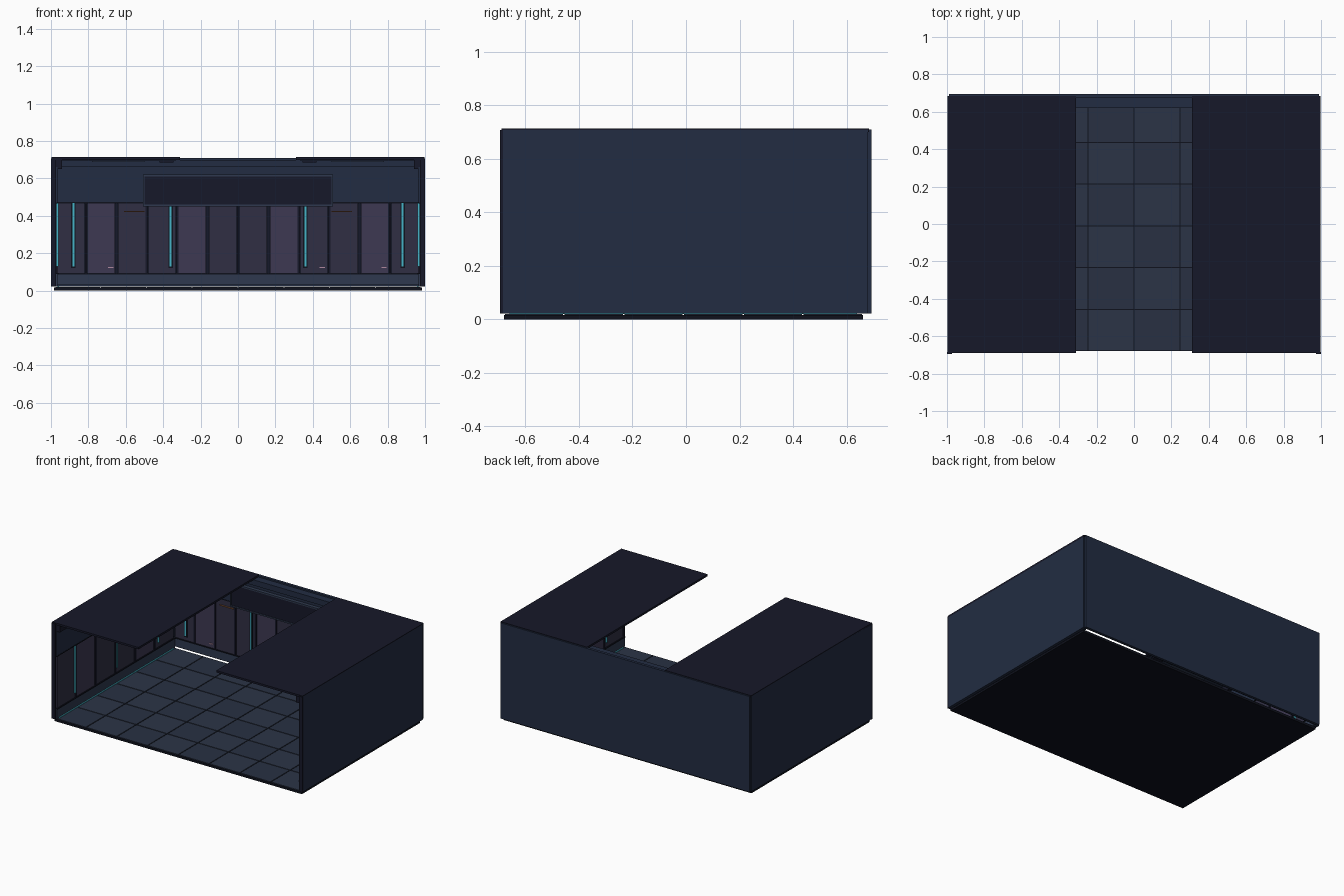
import bpy

if "Cube" in bpy.data.objects:
    bpy.data.objects.remove(bpy.data.objects["Cube"])


def mat(name, hexcode):
    m = bpy.data.materials.new(name)
    rgb = [int(hexcode[i:i + 2], 16) / 255 for i in (0, 2, 4)]
    m.diffuse_color = [((c + 0.055) / 1.055) ** 2.4 if c > 0.04 else c / 12.92 for c in rgb] + [1]
    m.use_nodes = True
    m.node_tree.nodes["Principled BSDF"].inputs["Base Color"].default_value = m.diffuse_color
    return m


navy = mat("navy", "222C42")
dark = mat("dark", "161829")
black = mat("black", "0E111C")
slate = mat("slate", "2E394E")
tile_m = mat("tile", "283042")
tile_b = mat("tile_alt", "2B3446")
panel_a = mat("panel", "302F44")
panel_b = mat("panel_violet", "3D3852")
cyan = mat("cyan", "45B5C8")
amber = mat("amber", "8A5A38")
pink = mat("pink", "B08AA0")


def box(name, x, y, z, m):
    """Box from (min, max) ranges."""
    (x0, x1), (y0, y1), (z0, z1) = x, y, z
    vs = [(a, b, c) for c in (z0, z1) for a, b in ((x0, y0), (x1, y0), (x1, y1), (x0, y1))]
    fs = [(3, 2, 1, 0), (4, 5, 6, 7), (0, 1, 5, 4), (1, 2, 6, 5), (2, 3, 7, 6), (3, 0, 4, 7)]
    me = bpy.data.meshes.new(name)
    me.from_pydata(vs, [], fs)
    me.materials.append(m)
    ob = bpy.data.objects.new(name, me)
    bpy.context.collection.objects.link(ob)
    return ob


def pair(name, x, y, z, m):
    """The same box on the right and the left."""
    box(name + "_right", x, y, z, m)
    box(name + "_left", (-x[1], -x[0]), y, z, m)


# floor slab and its grid of tiles
box("floor_slab", (-0.985, 0.985), (-0.68, 0.662), (0, 0.016), black)
NX, NY, G = 8, 6, 0.003
px, py = 1.96 / NX, 1.34 / NY
for i in range(NX):
    for j in range(NY):
        x, y = -0.98 + i * px, -0.68 + j * py
        box("floor_tile", (x + G, x + px - G), (y + G, y + py - G), (0.014, 0.021),
            tile_b if (i + j) % 2 else tile_m)

# outer shell
box("back_wall", (-0.99, 0.99), (0.676, 0.694), (0.022, 0.708), navy)
pair("side_wall", (0.98, 0.998), (-0.69, 0.68), (0.022, 0.708), navy)
pair("front_post", (0.972, 1.0), (-0.695, -0.684), (0.022, 0.708), dark)

# back wall: baseboard, upper band, crown
box("back_baseboard", (-0.98, 0.98), (0.663, 0.678), (0.03, 0.09), slate)
box("back_baseboard_cap", (-0.98, 0.98), (0.66, 0.678), (0.087, 0.094), black)
box("back_upper_band", (-0.98, 0.98), (0.662, 0.678), (0.472, 0.66), navy)
box("back_band_edge", (-0.98, 0.98), (0.66, 0.678), (0.467, 0.473), black)
box("back_crown", (-0.98, 0.98), (0.62, 0.678), (0.66, 0.7), navy)

# back wall panels with dividers
N = 12
p = 1.95 / N
for i in range(N):
    x = -0.975 + i * p
    box("back_panel", (x + 0.008, x + p - 0.008), (0.667, 0.678), (0.092, 0.468),
        panel_b if i in (1, 4, 7, 10) else panel_a)
    if i:
        box("back_divider", (x - 0.006, x + 0.006), (0.662, 0.678), (0.092, 0.468), dark)
for x in (0.36, 0.88):
    pair("back_light_housing", (x - 0.012, x + 0.012), (0.66, 0.672), (0.12, 0.468), black)
    pair("back_light_strip", (x - 0.005, x + 0.005), (0.656, 0.668), (0.13, 0.468), cyan)

# header box on the back wall, with a thin frame
box("header_box", (-0.5, 0.5), (0.64, 0.67), (0.455, 0.618), dark)
for z in (0.455, 0.615):
    box("header_frame_rail", (-0.508, 0.508), (0.636, 0.67), (z - 0.005, z + 0.005), slate)
pair("header_frame_end", (0.5, 0.508), (0.636, 0.67), (0.455, 0.62), slate)
pair("amber_trim", (0.5, 0.61), (0.658, 0.668), (0.421, 0.426), amber)
for x in (-0.68, 0.45, 0.78):
    box("small_marker", (x - 0.014, x + 0.014), (0.66, 0.668), (0.122, 0.127), pink)

# side walls, same scheme
Y = (-0.682, 0.662)
pair("side_baseboard", (0.964, 0.982), Y, (0.022, 0.09), slate)
pair("side_baseboard_cap", (0.961, 0.982), Y, (0.087, 0.094), black)
pair("side_upper_band", (0.966, 0.982), Y, (0.472, 0.66), navy)
pair("side_band_edge", (0.964, 0.982), Y, (0.467, 0.473), black)
pair("side_crown", (0.94, 0.982), Y, (0.65, 0.7), dark)
pair("floor_glow_line", (0.957, 0.966), (-0.66, 0.64), (0.02, 0.026), cyan)
p = (Y[1] - Y[0]) / 6
for j in range(6):
    y = Y[0] + j * p
    pair("side_panel", (0.97, 0.982), (y + 0.012, y + p - 0.012), (0.092, 0.468),
         panel_b if j % 3 == 1 else panel_a)
    if j:
        pair("side_divider", (0.965, 0.982), (y - 0.007, y + 0.007), (0.092, 0.468), dark)
for y in (-0.475, 0, 0.475):
    pair("side_light_strip", (0.96, 0.975), (y - 0.005, y + 0.005), (0.13, 0.468), cyan)

# two roof slabs with underside trays and open-slot edge rails
pair("roof_slab", (0.31, 0.998), (-0.69, 0.684), (0.7, 0.714), dark)
pair("ceiling_tray", (0.335, 0.945), (-0.67, 0.62), (0.692, 0.701), navy)
pair("ceiling_slot_rail", (0.345, 0.42), (-0.65, 0.62), (0.684, 0.693), dark)
pair("ceiling_light_panel", (0.5, 0.78), (-0.6, 0.56), (0.687, 0.693), slate)
box("rear_top_rail", (-0.99, 0.99), (0.674, 0.694), (0.7, 0.71), navy)
